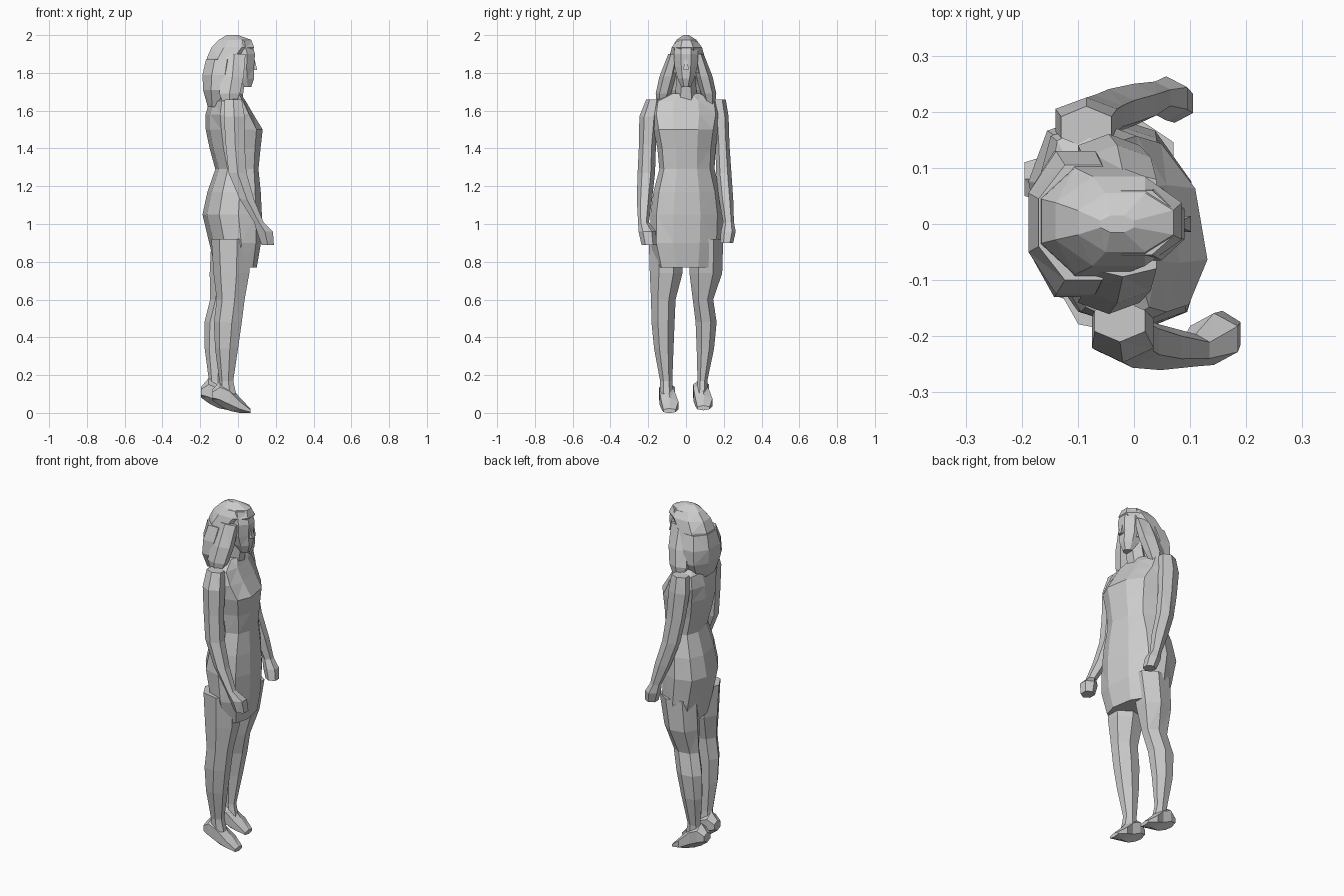
import bpy, bmesh, math


def loft(name, rings, n=8, plane='z', yaw=0.0, power=1.0):
    """Skin closed rings (a0, a1, b0, b1, h): extents on two axes, position on the third.
    plane 'z': a=x, b=y, h=z.  plane 'x': a=y, b=z, h=x."""
    bm = bmesh.new()
    k = math.cos(math.pi / n)
    loops = []
    for a0, a1, b0, b1, h in rings:
        loop = []
        for i in range(n):
            t = 2 * math.pi * (i + 0.5) / n
            c, s = math.cos(t) / k, math.sin(t) / k
            c = math.copysign(abs(c) ** power, c)
            s = math.copysign(abs(s) ** power, s)
            a = (a0 + a1) / 2 + (a1 - a0) / 2 * c
            b = (b0 + b1) / 2 + (b1 - b0) / 2 * s
            if plane == 'z':
                a -= b * math.tan(yaw)      # one shoulder/hip carried forward
                co = (a, b, h)
            else:
                co = (h, a, b)
            loop.append(bm.verts.new(co))
        loops.append(loop)
    for p, q in zip(loops, loops[1:]):
        for i in range(n):
            j = (i + 1) % n
            bm.faces.new((p[i], p[j], q[j], q[i]))
    bm.faces.new(loops[0])
    bm.faces.new(loops[-1])
    bmesh.ops.recalc_face_normals(bm, faces=bm.faces)
    bmesh.ops.triangulate(bm, faces=bm.faces)
    me = bpy.data.meshes.new(name)
    bm.to_mesh(me)
    bm.free()
    ob = bpy.data.objects.new(name, me)
    bpy.context.collection.objects.link(ob)
    return ob


def shift(rings, dx, dy_mirror):
    """Move rings in x, and mirror them across y = 0 if asked."""
    return [(a0 + dx, a1 + dx, -b1 if dy_mirror else b0, -b0 if dy_mirror else b1, h)
            for a0, a1, b0, b1, h in rings]


# Dress and torso, slightly turned
loft("dress", [
    (-0.11, 0.09, -0.15, 0.16, 0.77),
    (-0.14, 0.11, -0.18, 0.185, 0.90),
    (-0.175, 0.115, -0.18, 0.19, 1.05),
    (-0.15, 0.11, -0.165, 0.175, 1.17),
    (-0.11, 0.10, -0.135, 0.145, 1.29),
    (-0.14, 0.11, -0.145, 0.15, 1.40),
    (-0.16, 0.12, -0.165, 0.165, 1.50),
    (-0.16, 0.07, -0.18, 0.18, 1.58),
    (-0.14, 0.03, -0.17, 0.17, 1.65),
    (-0.10, 0.01, -0.08, 0.08, 1.69)], n=10, yaw=0.17, power=0.85)

# Neck
loft("neck", [(-0.08, 0.02, -0.05, 0.05, 1.64), (-0.05, 0.04, -0.045, 0.045, 1.78)], n=6)

# Face
loft("face", [
    (0.00, 0.07, -0.025, 0.025, 1.725),
    (-0.04, 0.085, -0.045, 0.045, 1.77),
    (-0.05, 0.085, -0.06, 0.06, 1.83),
    (-0.05, 0.09, -0.065, 0.065, 1.90),
    (-0.06, 0.07, -0.055, 0.06, 1.97)])
loft("nose", [(0.07, 0.102, -0.014, 0.014, 1.815), (0.07, 0.088, -0.008, 0.008, 1.87)], n=4)

# Hair: cap, back mass and side locks
loft("hair_cap", [
    (-0.17, 0.03, -0.11, 0.12, 1.80),
    (-0.165, 0.04, -0.09, 0.10, 1.88),
    (-0.14, 0.085, -0.075, 0.085, 1.935),
    (-0.10, 0.07, -0.05, 0.055, 1.975),
    (-0.06, 0.00, -0.015, 0.015, 2.0)])
loft("hair_back", [
    (-0.16, -0.08, -0.09, 0.09, 1.62),
    (-0.185, -0.04, -0.13, 0.13, 1.71),
    (-0.188, -0.02, -0.125, 0.13, 1.79),
    (-0.17, -0.01, -0.10, 0.105, 1.87)])
lock = [(-0.07, -0.02, -0.15, -0.11, 1.62),
        (-0.10, 0.01, -0.155, -0.085, 1.69),
        (-0.09, 0.03, -0.135, -0.06, 1.78),
        (-0.08, 0.04, -0.09, -0.04, 1.90)]
for side, m in (("right", False), ("left", True)):
    loft(side + "_hair_lock", shift(lock, 0, m), n=6)

# Arms with hands; the right one reaches further forward
right_arm = [(-0.07, 0.02, -0.205, -0.14, 1.66),
             (-0.075, 0.035, -0.24, -0.15, 1.57),
             (-0.065, 0.035, -0.243, -0.165, 1.42),
             (-0.05, 0.045, -0.25, -0.17, 1.27),
             (0.01, 0.085, -0.255, -0.185, 1.13),
             (0.085, 0.135, -0.25, -0.20, 1.01),
             (0.10, 0.185, -0.245, -0.165, 0.96),
             (0.125, 0.19, -0.23, -0.16, 0.89)]
left_arm = [(-0.13, -0.04, 0.14, 0.205, 1.66),
            (-0.14, -0.03, 0.15, 0.22, 1.57),
            (-0.12, -0.02, 0.16, 0.225, 1.42),
            (-0.09, 0.00, 0.165, 0.235, 1.27),
            (-0.04, 0.04, 0.18, 0.245, 1.13),
            (0.01, 0.065, 0.20, 0.25, 1.01),
            (0.02, 0.095, 0.19, 0.258, 0.96),
            (0.04, 0.105, 0.185, 0.245, 0.90)]
loft("right_arm", right_arm, n=6)
loft("left_arm", left_arm, n=6)

# Legs: the left one stands a little further back
leg = [(-0.13, 0.07, -0.19, -0.02, 0.92),
       (-0.12, 0.06, -0.185, -0.025, 0.74),
       (-0.105, 0.035, -0.18, -0.06, 0.60),
       (-0.12, 0.02, -0.178, -0.065, 0.48),
       (-0.115, 0.00, -0.165, -0.07, 0.34),
       (-0.095, -0.025, -0.135, -0.075, 0.17),
       (-0.10, -0.01, -0.135, -0.07, 0.10)]
loft("right_leg", leg, n=7)
left_leg = [(a0 - d, a1 - d, b0, b1, h) for (a0, a1, b0, b1, h), d in
            zip(shift(leg, 0, True), (0, 0.02, 0.035, 0.05, 0.055, 0.055, 0.055))]
left_leg = [(a0, a1, b0 - e, b1 - 2 * e, h) for (a0, a1, b0, b1, h), e in
            zip(left_leg, (0, 0, 0.02, 0.01, 0.01, 0.012, 0.012))]
loft("left_leg", left_leg, n=7)


# Feet on tiptoe, toes down
def foot(name, x, y, z, out):
    loft(name, [
        (y - 0.03, y + 0.03, z + 0.07, z + 0.12, x),
        (y - 0.042, y + 0.042, z + 0.045, z + 0.16, x + 0.04),
        (y - 0.04, y + 0.04, z + 0.02, z + 0.14, x + 0.09),
        (y - 0.045 + out, y + 0.045 + out, z + 0.005, z + 0.075, x + 0.145),
        (y - 0.035 + out, y + 0.03 + out, z, z + 0.022, x + 0.20)], n=6, plane='x')


foot("right_foot", -0.135, -0.10, 0.0, 0.015)
foot("left_foot", -0.195, 0.08, 0.015, 0.015)
